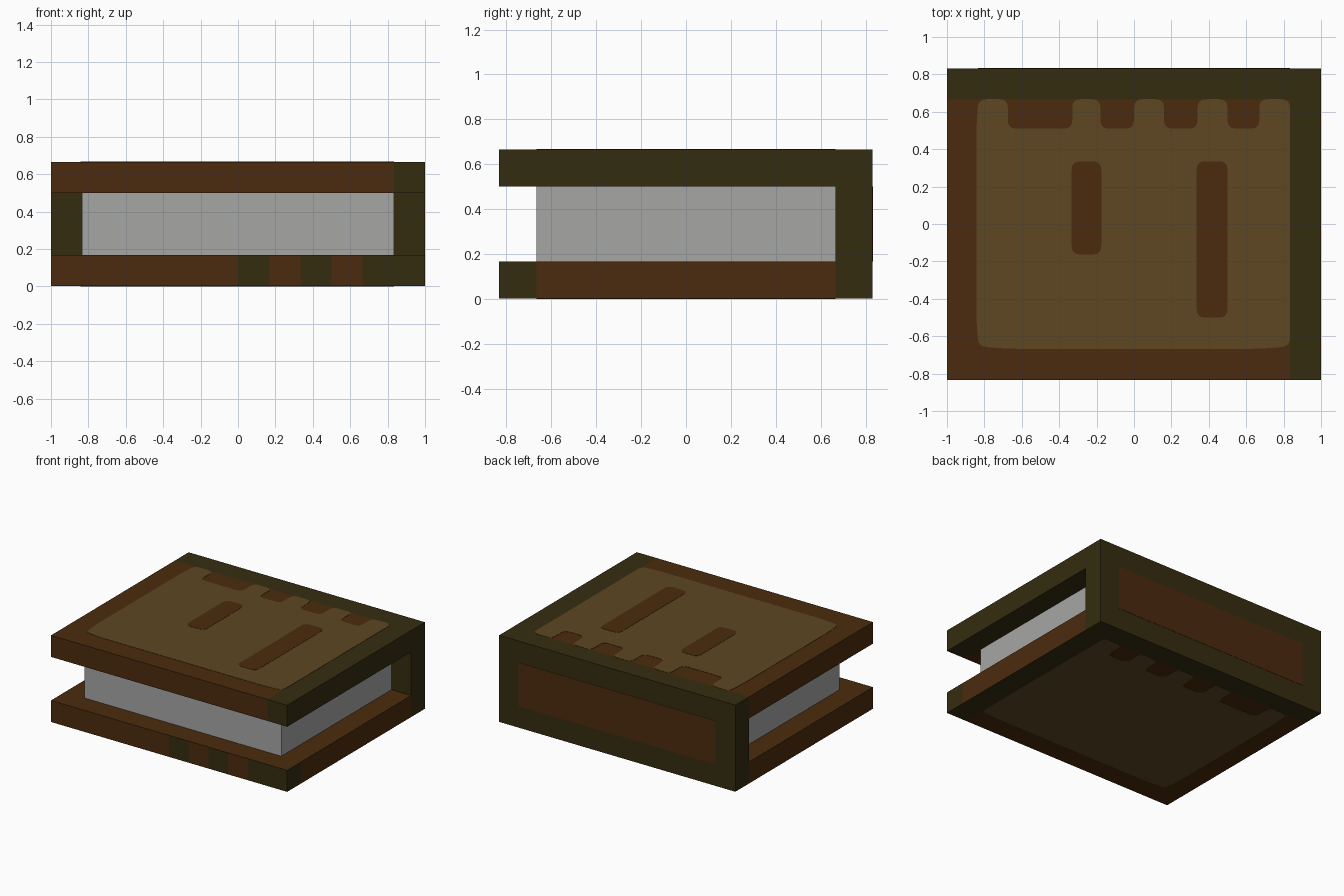
import bpy, bmesh, math
from mathutils import Vector

if "Cube" in bpy.data.objects:
    bpy.data.objects.remove(bpy.data.objects["Cube"])


def material(name, rgb):
    m = bpy.data.materials.new(name)
    lin = [((c / 255 + 0.055) / 1.055) ** 2.4 for c in rgb]
    m.diffuse_color = (*lin, 1)
    m.use_nodes = True
    m.node_tree.nodes["Principled BSDF"].inputs["Base Color"].default_value = m.diffuse_color
    return m


BROWN = material("brown leather", (75, 43, 14))
GREEN = material("dark olive", (53, 44, 16))
TAN = material("tan panel", (94, 71, 34))
PAPER = material("grey paper", (166, 167, 165))

P = 0.002            # painted plate thickness
H = 2 / 3            # total height
S = 1 / 6            # board thickness
YB = 5 / 6           # half depth


def finish(name, bm, *mats):
    bmesh.ops.recalc_face_normals(bm, faces=bm.faces)
    me = bpy.data.meshes.new(name)
    bm.to_mesh(me)
    bm.free()
    for m in mats:
        me.materials.append(m)
    ob = bpy.data.objects.new(name, me)
    bpy.context.collection.objects.link(ob)
    return ob


def box(name, lo, hi, mats, xcuts=(), ycuts=(), rule=None):
    """Box, sliced along x and y, coloured per face by rule(centre, normal)."""
    bm = bmesh.new()
    bmesh.ops.create_cube(bm, size=1)
    for v in bm.verts:
        v.co = [l + (c + 0.5) * (h - l) for l, h, c in zip(lo, hi, v.co)]
    for axis, cuts in ((0, xcuts), (1, ycuts)):
        for c in cuts:
            co, no = Vector(), Vector()
            co[axis], no[axis] = c, 1
            bmesh.ops.bisect_plane(bm, geom=bm.verts[:] + bm.edges[:] + bm.faces[:],
                                   plane_co=co, plane_no=no)
    bm.normal_update()
    if rule:
        for f in bm.faces:
            f.material_index = int(rule(f.calc_center_median(), f.normal))
    return finish(name, bm, *mats)


def rounded(points, radius):
    """Outline with each corner softened by a short curve."""
    out, n = [], len(points)
    pts = [Vector(p) for p in points]
    for i, p in enumerate(pts):
        a, b = pts[i - 1] - p, pts[(i + 1) % n] - p
        r = min(radius, a.length * 0.45, b.length * 0.45)
        s, e = p + a.normalized() * r, p + b.normalized() * r
        for t in (0, 0.25, 0.5, 0.75, 1):
            out.append((1 - t) ** 2 * s + 2 * t * (1 - t) * p + t * t * e)
    return out


def plate(name, points, z0, z1, mat, radius=0.045):
    bm = bmesh.new()
    f = bm.faces.new([bm.verts.new((p.x, p.y, z0)) for p in rounded(points, radius)])
    ext = bmesh.ops.extrude_face_region(bm, geom=[f])["geom"]
    for v in ext:
        if isinstance(v, bmesh.types.BMVert):
            v.co.z = z1
    return finish(name, bm, mat)


# Covers, with dark bindings on the right edge and front stripes below
def top_rule(c, n):
    return c.x > YB


def bottom_rule(c, n):
    if n.y < -0.5:
        return 0 < c.x < S or 2 * S < c.x < 3 * S or c.x > 4 * S
    if n.x > 0.5:
        return c.y < -4 * S
    return n.z < -0.5 and c.x > YB


box("top_cover", (-1, -YB, 0.5), (1, 4 * S, H - P), (BROWN, GREEN),
    xcuts=(YB,), rule=top_rule)
box("bottom_cover", (-1, -YB, P), (1, 4 * S, S), (BROWN, GREEN),
    xcuts=(0, S, 2 * S, 3 * S, 4 * S, YB), ycuts=(-4 * S,), rule=bottom_rule)

# Page block
box("pages", (-YB, -4 * S, S), (YB, 4 * S, 0.5), (PAPER,))

# Spine with a painted panel on its back
box("spine", (-1, 4 * S, P), (1, YB - P, H - P), (GREEN,))
box("spine_panel", (-YB, YB - P, S), (YB, YB, 0.5), (BROWN,))

# Tan panels with a notched edge next to the spine
notches = ((0.5, 0.67), (0.16, 0.34), (-0.18, 0), (-0.675, -0.33))
outline = [(-0.833, 0.667), (-0.843, 0.5), (-0.843, -0.5), (-0.833, -0.655),
           (-0.67, -0.667), (0.67, -0.667), (0.833, -0.655), (0.833, 0.667)]
for left, right in notches:
    outline += [(right, 0.667), (right, 0.51), (left, 0.51), (left, 0.667)]
plate("top_panel", outline, H - P, H, TAN)
plate("bottom_panel", outline, 0, P, TAN)

# Slots painted on the top panel
for name, x0, x1, y0, y1 in (("short_slot", -0.333, -0.175, -0.163, 0.335),
                             ("long_slot", 0.335, 0.5, -0.5, 0.335)):
    plate(name, [(x0, y0), (x1, y0), (x1, y1), (x0, y1)], H - P, H + 0.0015, BROWN)
